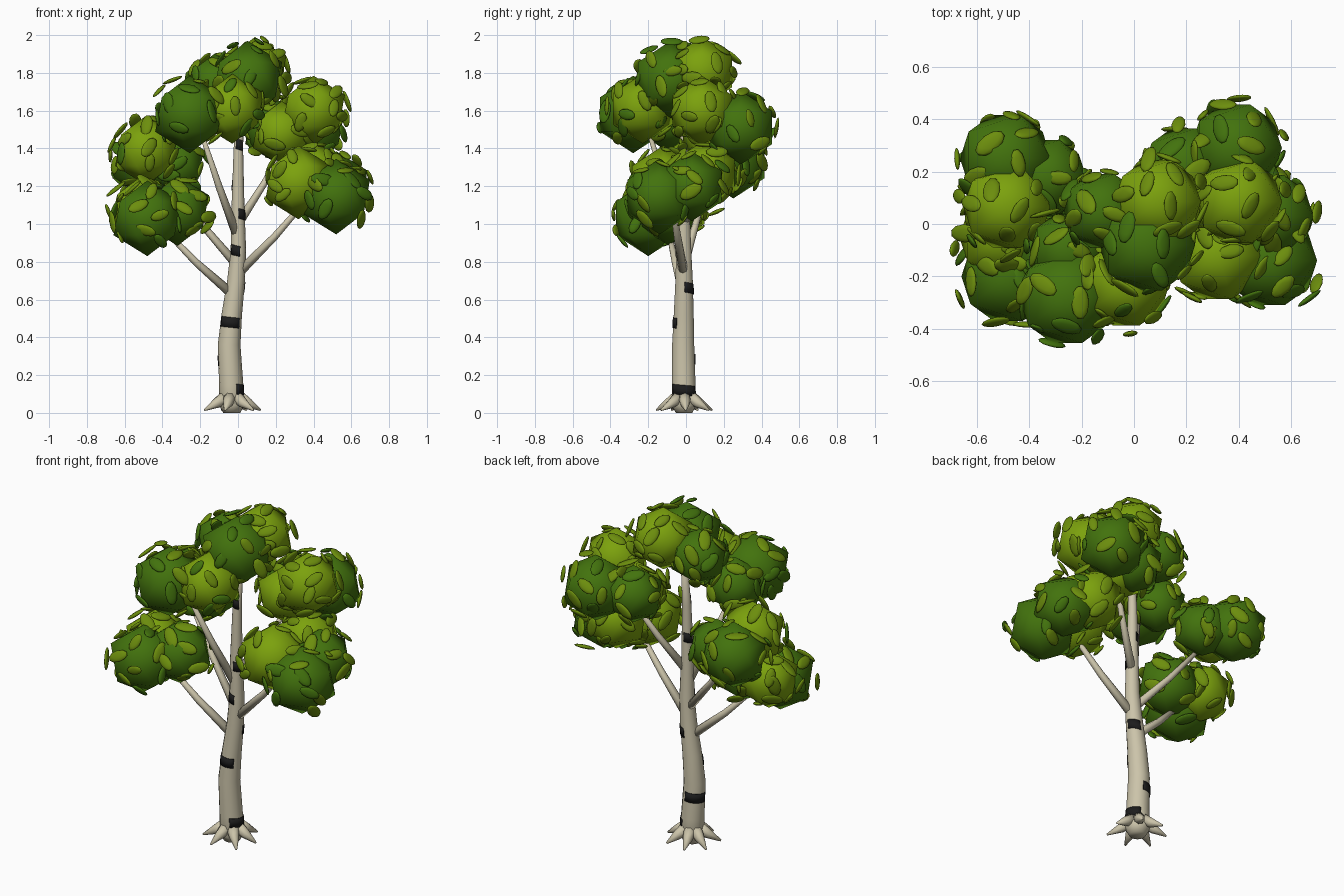
import bpy, bmesh, math, random
from mathutils import Vector, Matrix

random.seed(7)
cube = bpy.data.objects.get("Cube")
if cube:
    bpy.data.objects.remove(cube, do_unlink=True)


def material(name, r, g, b):
    m = bpy.data.materials.new(name)
    m.use_nodes = True
    m.diffuse_color = (r, g, b, 1)
    bsdf = m.node_tree.nodes["Principled BSDF"]
    bsdf.inputs["Base Color"].default_value = (r, g, b, 1)
    bsdf.inputs["Roughness"].default_value = 0.8
    return m


BARK = material("pale bark", 0.60, 0.55, 0.40)
MARK = material("black bark mark", 0.012, 0.012, 0.012)
DARK = material("dark green", 0.055, 0.17, 0.004)
LIGHT = material("light green", 0.20, 0.36, 0.004)
LEAF = material("olive leaf", 0.15, 0.27, 0.004)


def finish(name, bm, mats):
    bmesh.ops.recalc_face_normals(bm, faces=bm.faces)
    for f in bm.faces:
        f.smooth = True
    mesh = bpy.data.meshes.new(name)
    bm.to_mesh(mesh)
    bm.free()
    for m in mats:
        mesh.materials.append(m)
    obj = bpy.data.objects.new(name, mesh)
    bpy.context.collection.objects.link(obj)
    return obj


def tube(name, points, radii, sides, mat):
    """Tapered round tube through the given points."""
    bm = bmesh.new()
    pts = [Vector(p) for p in points]
    rings = []
    for i, (p, r) in enumerate(zip(pts, radii)):
        axis = pts[min(i + 1, len(pts) - 1)] - pts[max(i - 1, 0)]
        rot = Vector((0, 0, 1)).rotation_difference(axis)
        rings.append([bm.verts.new(p + rot @ Vector((r * math.cos(a), r * math.sin(a), 0)))
                      for a in (math.tau * k / sides for k in range(sides))])
    for lo, hi in zip(rings, rings[1:]):
        for k in range(sides):
            n = (k + 1) % sides
            bm.faces.new((lo[k], lo[n], hi[n], hi[k]))
    bm.faces.new(rings[0])
    bm.faces.new(rings[-1])
    return finish(name, bm, [mat])


# Trunk: x, y, z, radius along its length
TRUNK = [(-.033, -.01, .0, .045), (-.033, -.01, .04, .066), (-.036, -.012, .15, .064),
         (-.047, -.015, .36, .06), (-.033, -.012, .52, .054), (-.01, -.01, .7, .047),
         (.002, -.012, .86, .041), (0, -.015, 1.1, .034), (.002, -.01, 1.4, .025),
         (.02, 0, 1.75, .015)]
tube("trunk", [t[:3] for t in TRUNK], [t[3] for t in TRUNK], 14, BARK)


def trunk_at(z):
    for a, b in zip(TRUNK, TRUNK[1:]):
        if z <= b[2]:
            return Vector(a).lerp(Vector(b), (z - a[2]) / (b[2] - a[2]))


# Roots splayed around the foot
for k in range(7):
    a = math.tau * (k + random.uniform(-.15, .15)) / 7 + .1
    reach = random.uniform(.15, .17)
    path = [(-.033 + d * math.cos(a), -.01 + d * math.sin(a), z)
            for d, z in ((.035, .085), (.09, .05), (reach, .015))]
    tube(f"root_{k + 1}", path, (.036, .026, .005), 8, BARK)

# Dark bark marks: height, facing angle, half width in degrees
MARKS = [(.12, 0, 65), (.28, 135, 60), (.48, -100, 60), (.66, 45, 42),
         (.86, -112, 36), (1.05, -45, 42), (1.21, 135, 45), (1.42, -80, 42)]
for i, (z, face, half) in enumerate(MARKS):
    bm = bmesh.new()
    cols = []
    for k in range(9):
        s = k / 4 - 1
        a = math.radians(face + s * half)
        col = []
        for dz in (-.027, .027):
            x, y, h, r = trunk_at(z + dz - .006 * s)
            r += .0015
            col.append(bm.verts.new((x + r * math.cos(a), y + r * math.sin(a), h)))
        cols.append(col)
    for p, q in zip(cols, cols[1:]):
        bm.faces.new((p[0], q[0], q[1], p[1]))
    mark = finish(f"bark_mark_{i + 1}", bm, [MARK])
    solid = mark.modifiers.new("thickness", "SOLIDIFY")
    solid.thickness = .003
    solid.offset = 0

# Branches: start height on the trunk, tip, base radius
BRANCHES = [(.62, (-.42, -.1, 1.0), .026), (.78, (-.4, .12, 1.27), .024),
            (.73, (.40, -.08, 1.17), .026), (.92, (-.2, -.2, 1.5), .025),
            (1.0, (.27, .16, 1.45), .024)]
for i, (z, tip, r) in enumerate(BRANCHES):
    start, end = trunk_at(z).to_3d(), Vector(tip)
    mid = start.lerp(end, .5) - Vector((0, 0, .015))
    tube(f"branch_{i + 1}", (start, mid, end), (r, r * .75, r * .45), 8, BARK)

# Foliage clusters: x, y, z, radius, colour
CLUSTERS = {
    "low_right": [(-.48, -.2, 1.03, .2, DARK), (-.32, -.09, 1.07, .185, DARK),
                  (-.51, -.05, 1.08, .175, LIGHT)],
    "mid_right": [(-.485, .065, 1.39, .185, LIGHT), (-.49, .25, 1.33, .195, DARK),
                  (-.33, .18, 1.31, .165, DARK)],
    "low_left": [(.52, -.14, 1.145, .2, DARK), (.32, -.12, 1.22, .195, LIGHT),
                 (.52, .03, 1.2, .185, DARK), (.39, .1, 1.26, .185, LIGHT)],
    "upper_left": [(.4, .085, 1.6, .185, LIGHT), (.39, .29, 1.51, .195, DARK),
                   (.19, .22, 1.5, .17, DARK), (.23, .13, 1.48, .17, LIGHT)],
    "upper_right": [(-.255, -.28, 1.58, .205, DARK), (-.03, -.23, 1.61, .185, LIGHT),
                    (-.25, -.1, 1.55, .165, DARK)],
    "crown": [(.09, .085, 1.805, .185, LIGHT), (.05, -.08, 1.765, .205, DARK),
              (-.12, .05, 1.74, .165, DARK)],
}
ALL = [b for group in CLUSTERS.values() for b in group]


def buried(p, own):
    return any(b is not own and (p - Vector(b[:3])).length < .8 * b[3] for b in ALL)


for name, group in CLUSTERS.items():
    leaves = bmesh.new()
    for i, blob in enumerate(group):
        c, r = Vector(blob[:3]), blob[3]
        bm = bmesh.new()
        bmesh.ops.create_icosphere(bm, subdivisions=1, radius=r,
                                   matrix=Matrix.Translation(c))
        finish(f"{name}_foliage_{i + 1}", bm, [blob[4]])
        dark_share = .35 if blob[4] is DARK else .1
        # Flat oval leaves lying loosely over the clump
        for k in range(20):
            h = 1 - 1.75 * (k + .5) / 20
            a = 2.4 * k + random.uniform(-.4, .4)
            w = math.sqrt(1 - h * h)
            d = Vector((w * math.cos(a), w * math.sin(a), h))
            p = c + d * r * random.uniform(.84, 1.05)
            if buried(p, blob):
                continue
            tilt = d + Vector([random.uniform(-.35, .35) for _ in range(3)])
            size = random.uniform(.85, 1.15)
            mat = (Matrix.Translation(p) @ tilt.to_track_quat("Z", "Y").to_matrix().to_4x4()
                   @ Matrix.Rotation(random.uniform(0, 6.28), 4, "Z")
                   @ Matrix.Diagonal((.058 * size, .031 * size, .011, 1)))
            made = bmesh.ops.create_icosphere(leaves, subdivisions=2, radius=1, matrix=mat)
            shade = 1 if random.random() < dark_share else 0
            for f in {f for v in made["verts"] for f in v.link_faces}:
                f.material_index = shade
    finish(f"{name}_leaves", leaves, [LEAF, DARK])
